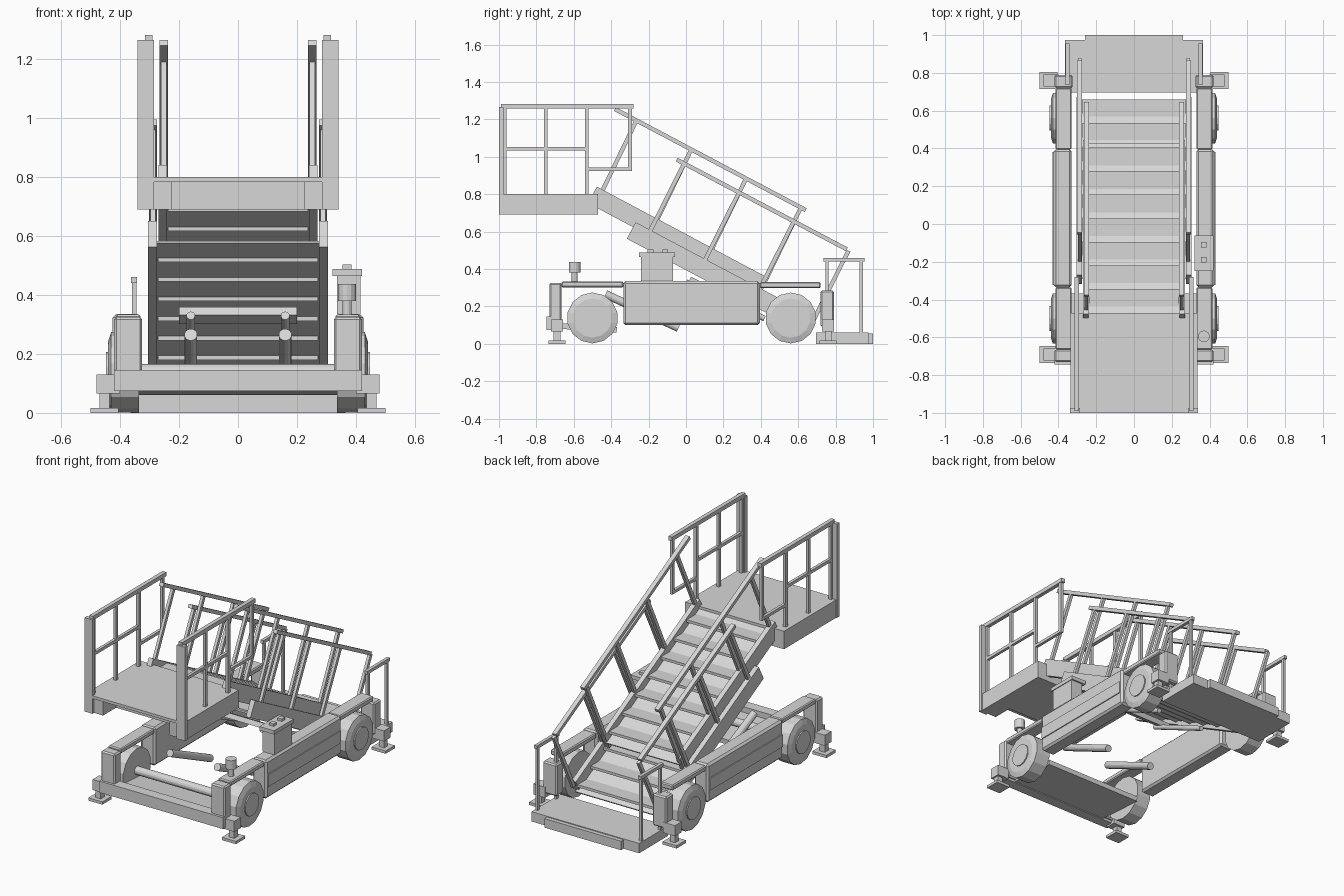
import bpy
from math import atan2
from mathutils import Vector, Matrix

cube = bpy.data.objects.get("Cube")
if cube:
    bpy.data.objects.remove(cube, do_unlink=True)

grey = bpy.data.materials.new("light_grey")
grey.use_nodes = True
colour = (0.68, 0.68, 0.68, 1)
grey.diffuse_color = colour
grey.node_tree.nodes["Principled BSDF"].inputs["Base Color"].default_value = colour


def finish(name, bevel=0):
    ob = bpy.context.object
    ob.name = name
    ob.data.materials.append(grey)
    if bevel:
        mod = ob.modifiers.new("bevel", 'BEVEL')
        mod.width = bevel
        mod.segments = 1
    return ob


def box(name, x, y, z, bevel=0):
    """Box from three (low, high) ranges."""
    bpy.ops.mesh.primitive_cube_add(size=1)
    ob = bpy.context.object
    ranges = (x, y, z)
    size = [b - a for a, b in ranges]
    mid = [(a + b) / 2 for a, b in ranges]
    ob.data.transform(Matrix.Translation(mid) @ Matrix.Diagonal((*size, 1)))
    return finish(name, bevel)


def pair(name, x, y, z, bevel=0):
    """Box on both sides of the model."""
    for side, s in (("left", 1), ("right", -1)):
        box(side + "_" + name, sorted((s * x[0], s * x[1])), y, z, bevel)


def beam(name, x, p, q, width, height):
    """Box running from p to q, both (y, z), in the plane at x."""
    a, b = Vector(p), Vector(q)
    d = b - a
    bpy.ops.mesh.primitive_cube_add(size=1)
    mid = (a + b) / 2
    bpy.context.object.data.transform(
        Matrix.Translation((x, mid.x, mid.y))
        @ Matrix.Rotation(atan2(d.y, d.x), 4, 'X')
        @ Matrix.Diagonal((width, d.length, height, 1)))
    return finish(name)


def rod(name, a, b, r, r_end=None, sides=14):
    """Round bar from a to b, optionally tapered."""
    a, b = Vector(a), Vector(b)
    d = b - a
    bpy.ops.mesh.primitive_cone_add(vertices=sides, radius1=r,
                                    radius2=r_end or r, depth=d.length)
    bpy.context.object.data.transform(
        Matrix.Translation((a + b) / 2) @ d.to_track_quat('Z', 'Y').to_matrix().to_4x4())
    return finish(name)


SLOPE = -0.53
LEAN = Vector((0.19, 0.37))


def flight(name, x, top, end, tread_start, drop, rail_x, rail, post_start):
    """Stringers, treads on a sloping pan, handrail and leaning posts."""
    for s in (1, -1):
        beam(name + "_stringer", s * x, top, end, 0.03, 0.1)
        beam(name + "_handrail", s * rail_x, rail[0], rail[1], 0.028, 0.022)
        for i in range(4):
            y = post_start + i * 0.293
            base = Vector((y, top[1] + SLOPE * (y - top[0]) + 0.03))
            head = base + LEAN
            head.y = rail[0][1] + SLOPE * (head.x - rail[0][0])
            beam(name + "_rail_post", s * rail_x, base, head, 0.018, 0.022)
    half = x - 0.018
    for i in range(8):
        y = tread_start + i * 0.125
        z = top[1] + SLOPE * (y - top[0]) - drop
        if y < end[0]:
            box(name + "_tread", (-half, half), (y, y + 0.105), (z - 0.008, z + 0.008))
    low = Vector((0.006, -drop + 0.008))
    beam(name + "_pan", 0, Vector(top) + low, Vector(end) + low, 2 * x, 0.008)


flight("upper_flight", 0.255, (-0.5, 0.796), (0.42, 0.306), -0.45, 0.012,
       0.252, ((-0.38, 1.255), (0.64, 0.715)), -0.455)
flight("lower_flight", 0.29, (-0.293, 0.606), (0.65, 0.106), -0.195, 0.035,
       0.288, ((-0.05, 0.985), (0.86, 0.505)), -0.2)

# Upper platform: thin floor at the front, deeper frame behind and at the sides
box("platform_floor", (-0.335, 0.335), (-1, -0.47), (0.783, 0.8))
box("platform_frame", (-0.225, 0.225), (-0.86, -0.47), (0.69, 0.783))
pair("platform_side_frame", (0.225, 0.335), (-0.985, -0.47), (0.69, 0.783))
pair("platform_end_plate", (0.285, 0.34), (-1, -0.975), (0.69, 1.265))
pair("platform_top_rail", (0.29, 0.315), (-0.99, -0.28), (1.257, 1.282))
pair("platform_middle_rail", (0.294, 0.312), (-0.98, -0.53), (1.033, 1.052))
pair("platform_lower_rail", (0.294, 0.312), (-0.53, -0.29), (0.925, 0.943))
for y in (-0.97, -0.75, -0.53):
    pair("platform_post", (0.294, 0.312), (y - 0.01, y + 0.01), (0.8, 1.26))
pair("platform_hanging_post", (0.294, 0.312), (-0.31, -0.29), (0.925, 1.26))

# Chassis sides
pair("side_tank", (0.33, 0.425), (-0.335, 0.395), (0.1, 0.335), 0.012)
pair("tank_band", (0.425, 0.431), (-0.322, 0.382), (0.175, 0.25))
pair("front_fender", (0.33, 0.415), (-0.665, -0.335), (0.302, 0.333), 0.006)
pair("rear_fender", (0.33, 0.415), (0.395, 0.72), (0.297, 0.33), 0.006)
pair("front_corner_box", (0.325, 0.42), (-0.73, -0.665), (0.09, 0.325), 0.008)
pair("rear_corner_box", (0.325, 0.42), (0.72, 0.79), (0.09, 0.285), 0.008)

# Front cross structure
box("front_bumper", (-0.42, 0.42), (-0.745, -0.68), (0.075, 0.145))
beam("front_floor", 0, (-0.7, 0.097), (-0.37, 0.075), 0.67, 0.03)
rod("front_axle", (-0.36, -0.5, 0.14), (0.36, -0.5, 0.14), 0.025)

# Wheels with a chamfered face and a raised hub
for s in (1, -1):
    for y in (-0.5, 0.56):
        rod("wheel", (s * 0.335, y, 0.138), (s * 0.43, y, 0.138), 0.136)
        rod("wheel_face", (s * 0.43, y, 0.138), (s * 0.44, y, 0.138), 0.136, 0.105)
        rod("wheel_hub", (s * 0.435, y, 0.138), (s * 0.447, y, 0.138), 0.068)

# Outriggers at the four corners
for y in (-0.69, 0.76):
    pair("outrigger_arm", (0.4, 0.48), (y - 0.032, y + 0.032), (0.065, 0.13))
    pair("outrigger_leg", (0.435, 0.47), (y - 0.018, y + 0.018), (0.01, 0.07))
    pair("outrigger_foot", (0.405, 0.5), (y - 0.045, y + 0.045), (0, 0.017))

# Rear entry step and grab rails
box("rear_step", (-0.365, 0.365), (0.695, 0.975), (0, 0.06))
box("rear_step_nose", (-0.26, 0.26), (0.975, 1), (0, 0.055))
pair("grab_rail", (0.342, 0.362), (0.735, 0.955), (0.44, 0.46))
pair("grab_front_post", (0.344, 0.36), (0.745, 0.762), (0.06, 0.45))
pair("grab_rear_post", (0.344, 0.36), (0.928, 0.945), (0.06, 0.45))

# Lifting cylinders and their cross bar
for x in (-0.16, 0.16):
    rod("lift_cylinder", (x, -0.43, 0.265), (x, -0.04, 0.085), 0.022)
    rod("lift_piston", (x, 0.0, 0.33), (x, 0.42, 0.135), 0.015)
beam("lift_cross_bar", 0, (0.02, 0.345), (0.08, 0.315), 0.4, 0.03)

# Control box and beacon on the left side
box("control_box", (0.335, 0.415), (-0.24, -0.07), (0.335, 0.465))
box("control_lid", (0.32, 0.42), (-0.25, -0.06), (0.465, 0.488))
for y in (-0.19, -0.11):
    box("control_button", (0.355, 0.385), (y - 0.015, y + 0.015), (0.488, 0.503))
rod("beacon_stem", (0.37, -0.595, 0.33), (0.37, -0.595, 0.385), 0.016)
rod("beacon", (0.37, -0.595, 0.38), (0.37, -0.595, 0.437), 0.031)
